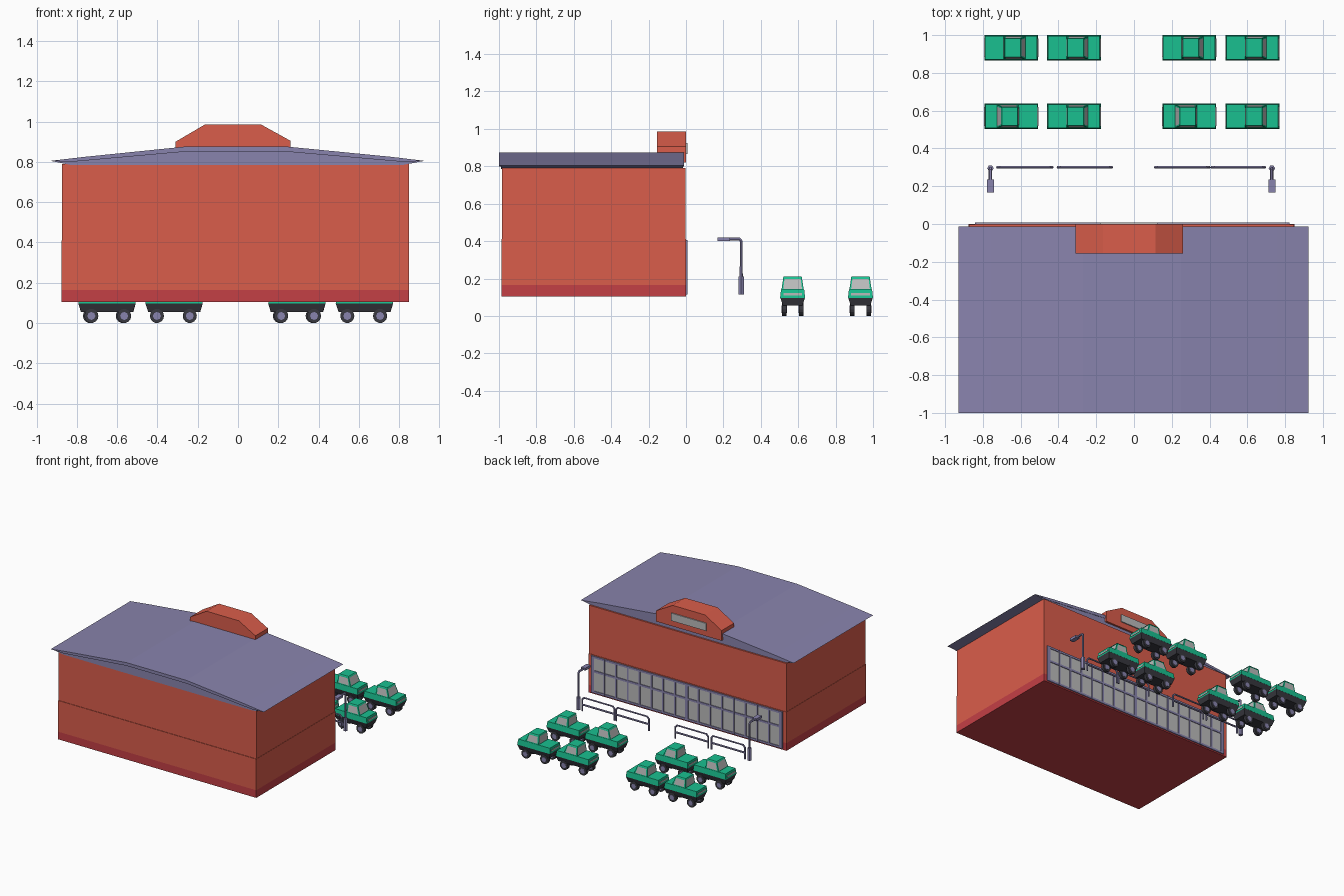
import bpy, math
from mathutils import Matrix

if "Cube" in bpy.data.objects:
    bpy.data.objects.remove(bpy.data.objects["Cube"])


def material(name, rgb):
    m = bpy.data.materials.new(name)
    m.diffuse_color = (*rgb, 1)
    m.use_nodes = True
    m.node_tree.nodes["Principled BSDF"].inputs["Base Color"].default_value = m.diffuse_color
    return m


RED = material("wall_red", (0.70, 0.11, 0.07))
CRIMSON = material("base_crimson", (0.55, 0.05, 0.06))
SLATE = material("slate_blue", (0.25, 0.23, 0.42))
GREEN = material("car_green", (0.01, 0.53, 0.28))
DARK = material("dark", (0.04, 0.04, 0.05))
GLASS = material("glass_grey", (0.5, 0.5, 0.5))


def mesh(name, verts, faces, mat):
    me = bpy.data.meshes.new(name)
    me.from_pydata(verts, [], faces)
    me.materials.append(mat)
    ob = bpy.data.objects.new(name, me)
    bpy.context.collection.objects.link(ob)
    return ob


def prism(name, profile, y0, y1, mat):
    """Extrude an anticlockwise x-z profile from y0 to y1."""
    n = len(profile)
    verts = [(x, y, z) for y in (y0, y1) for x, z in profile]
    faces = [list(range(n)), list(range(2 * n - 1, n - 1, -1))]
    faces += [(i, i + n, (i + 1) % n + n, (i + 1) % n) for i in range(n)]
    return mesh(name, verts, faces, mat)


def box(name, x0, x1, y0, y1, z0, z1, mat):
    return prism(name, [(x0, z0), (x1, z0), (x1, z1), (x0, z1)], y0, y1, mat)


def frustum(name, bottom, top, z0, z1, mat):
    """Tapered block; bottom and top are (x0, x1, half width)."""
    verts = []
    for (a, b, w), z in ((bottom, z0), (top, z1)):
        verts += [(a, -w, z), (b, -w, z), (b, w, z), (a, w, z)]
    faces = [(3, 2, 1, 0), (4, 5, 6, 7)]
    faces += [(i, (i + 1) % 4, (i + 1) % 4 + 4, i + 4) for i in range(4)]
    return mesh(name, verts, faces, mat)


def tube(name, points, radius, mat):
    cu = bpy.data.curves.new(name, 'CURVE')
    cu.dimensions = '3D'
    cu.bevel_depth = radius
    cu.bevel_resolution = 1
    cu.use_fill_caps = True
    sp = cu.splines.new('POLY')
    sp.points.add(len(points) - 1)
    for p, co in zip(sp.points, points):
        p.co = (*co, 1)
    sp.use_smooth = False
    cu.materials.append(mat)
    ob = bpy.data.objects.new(name, cu)
    bpy.context.collection.objects.link(ob)
    return ob


def disc(name, x, y0, y1, z, r, n, mat):
    pts = [(x + r * math.cos(2 * math.pi * i / n),
            z + r * math.sin(2 * math.pi * i / n)) for i in range(n)]
    return prism(name, pts, y0, y1, mat)


# Store walls and base band
box("walls_upper", -0.873, 0.848, -0.983, -0.003, 0.41, 0.79, RED)
box("walls_lower", -0.875, 0.85, -0.987, 0.0, 0.165, 0.41, RED)
box("base_band", -0.875, 0.85, -0.987, 0.0, 0.105, 0.165, CRIMSON)

# Roof slab with tapering eaves, and gable infill below it
prism("roof", [(-0.93, 0.805), (-0.83, 0.80), (-0.27, 0.85), (0.25, 0.85),
               (0.82, 0.80), (0.925, 0.805), (0.76, 0.825), (0.25, 0.875),
               (-0.27, 0.875), (-0.76, 0.825)], -1.0, -0.012, SLATE)
prism("roof_gable", [(-0.83, 0.785), (0.82, 0.785), (0.915, 0.803),
                     (0.25, 0.86), (-0.27, 0.86), (-0.92, 0.803)],
      -0.99, -0.015, SLATE)

# Sign block over the entrance with a plain plate
prism("sign_block", [(-0.31, 0.82), (0.26, 0.82), (0.26, 0.905),
                     (0.115, 0.985), (-0.165, 0.985), (-0.31, 0.90)],
      -0.155, 0.0, RED)
box("sign_plate", -0.18, 0.125, 0.0, 0.008, 0.865, 0.925, GLASS)

# Glazed shop front with a grid of frame bars
X0, X1, Z0, Z1 = -0.83, 0.81, 0.115, 0.405
box("shop_glass", X0, X1, 0.0, 0.003, Z0, Z1, GLASS)
for i in range(17):
    x = X0 + (X1 - X0) * i / 16
    w = 0.013 if i in (0, 8, 16) else 0.006
    box("window_mullion", x - w, x + w, 0.0, 0.009, Z0, Z1, SLATE)
for z in (Z0 + 0.008, 0.285, Z1 - 0.008):
    box("window_rail", X0, X1, 0.0, 0.008, z - 0.008, z + 0.008, SLATE)

# Street lamps
for x in (-0.76, 0.73):
    tube("lamp_base", [(x, 0.295, 0.115), (x, 0.295, 0.21)], 0.017, SLATE)
    tube("lamp_post", [(x, 0.295, 0.2), (x, 0.295, 0.40), (x, 0.285, 0.411),
                       (x, 0.17, 0.411)], 0.009, SLATE)
    box("lamp_head", x - 0.018, x + 0.018, 0.168, 0.235, 0.401, 0.42, SLATE)

# Barrier rails
for a, b in ((-0.73, -0.425), (-0.41, -0.11), (0.105, 0.405), (0.405, 0.70)):
    a, b, y = a + 0.007, b - 0.007, 0.3
    tube("barrier_hoop", [(a, y, 0.115), (a, y, 0.205), (a + 0.015, y, 0.222),
                          (b - 0.015, y, 0.222), (b, y, 0.205),
                          (b, y, 0.115)], 0.007, SLATE)
    tube("barrier_bar", [(a, y, 0.165), (b, y, 0.165)], 0.007, SLATE)

# Car parts, built at the origin and facing +x
B, T = (-0.04, 0.075, 0.060), (-0.035, 0.052, 0.050)
car = [
    frustum("car_chassis", (-0.128, 0.130, 0.052), (-0.1425, 0.1425, 0.066),
            0.055, 0.097, DARK),
    frustum("car_body", (-0.1425, 0.1425, 0.067), (-0.138, 0.136, 0.062),
            0.097, 0.14, GREEN),
    box("car_lights", -0.1435, 0.1435, -0.05, 0.05, 0.11, 0.122, GLASS),
    frustum("car_cabin", B, T, 0.138, 0.203, GREEN),
    frustum("car_roof", (-0.037, 0.055, 0.052), (-0.034, 0.05, 0.048),
            0.203, 0.21, GREEN),
]


# Windows just outside the tapered cabin faces
def cabin_point(u, v, t):
    x0, x1, w = (b + (c - b) * t for b, c in zip(B, T))
    return (x0 + (x1 - x0) * u, w * v, 0.138 + 0.065 * t)


def window(name, corners, mat):
    return mesh(name, [cabin_point(*c) for c in corners], [(0, 1, 2, 3)], mat)


for u in (-0.012, 1.012):
    car.append(window("car_windscreen", [(u, -0.85, 0.1), (u, 0.85, 0.1),
                                         (u, 0.85, 0.93), (u, -0.85, 0.93)],
                      GLASS))
for v in (-1.02, 1.02):
    car.append(window("car_side_window", [(0.1, v, 0.12), (0.9, v, 0.12),
                                          (0.9, v, 0.9), (0.1, v, 0.9)],
                      GLASS))

# Wheels with hubs
for x in (-0.085, 0.078):
    for y in (-0.045, 0.045):
        car.append(disc("car_wheel", x, y - 0.012, y + 0.012, 0.035, 0.035,
                        14, DARK))
        car.append(disc("car_hub", x, y - 0.014, y + 0.014, 0.035, 0.02,
                        8, SLATE))

# Park eight cars; two in the near row face the other way
spots = [(x, y, y < 0.8 and x in (-0.65, 0.2925))
         for y in (0.57, 0.933) for x in (-0.65, -0.3175, 0.2925, 0.6275)]
for i, (x, y, flip) in enumerate(spots):
    m = Matrix.Translation((x, y, 0)) @ Matrix.Rotation(math.pi * flip, 4, 'Z')
    for part in car:
        ob = part
        if i:
            ob = part.copy()
            bpy.context.collection.objects.link(ob)
        ob.matrix_world = m
